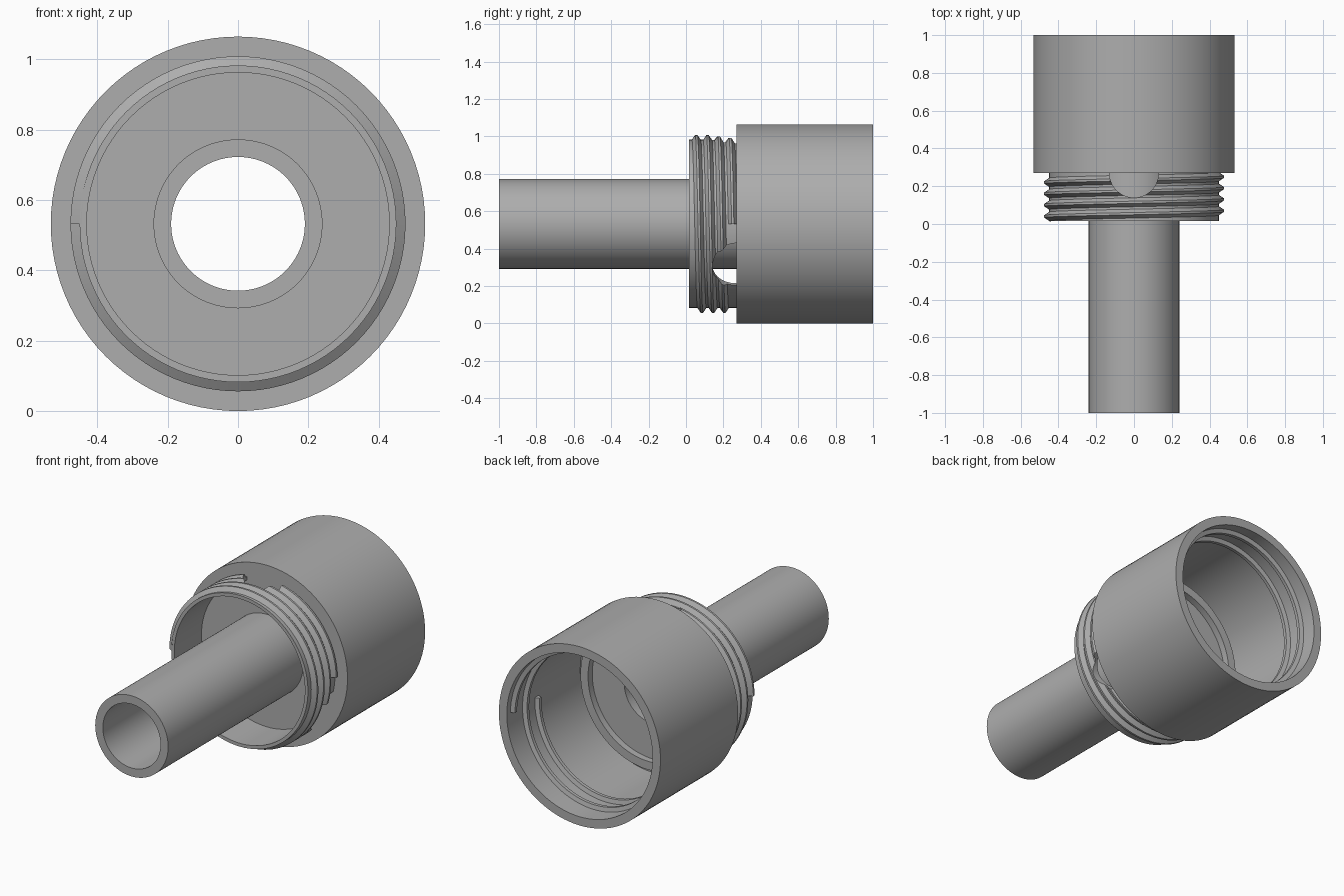
import bpy, bmesh, math
from mathutils import Matrix, Vector

if "Cube" in bpy.data.objects:
    bpy.data.objects.remove(bpy.data.objects["Cube"], do_unlink=True)

AXIS_Z = 0.532
SEG = 96

grey = bpy.data.materials.new("plain_grey")
grey.use_nodes = True
colour = (0.42, 0.42, 0.42, 1)
grey.diffuse_color = colour
grey.node_tree.nodes["Principled BSDF"].inputs["Base Color"].default_value = colour


def polar(r, y, a):
    return Vector((r * math.cos(a), y, AXIS_Z + r * math.sin(a)))


def finish(name, bm):
    bmesh.ops.recalc_face_normals(bm, faces=bm.faces)
    mesh = bpy.data.meshes.new(name)
    bm.to_mesh(mesh)
    bm.free()
    ob = bpy.data.objects.new(name, mesh)
    bpy.context.collection.objects.link(ob)
    mesh.materials.append(grey)
    return ob


def sweep(name, rings, closed):
    """Skin a list of equal cross-section rings; cap the ends when open."""
    bm = bmesh.new()
    rows = [[bm.verts.new(p) for p in ring] for ring in rings]
    pairs = list(zip(rows, rows[1:])) + ([(rows[-1], rows[0])] if closed else [])
    n = len(rows[0])
    for a, b in pairs:
        for i in range(n):
            j = (i + 1) % n
            bm.faces.new((a[i], a[j], b[j], b[i]))
    if not closed:
        bm.faces.new(rows[0])
        bm.faces.new(rows[-1])
    return finish(name, bm)


def lathe(name, profile):
    step = math.tau / SEG
    return sweep(name, [[polar(r, y, i * step) for r, y in profile]
                        for i in range(SEG)], True)


def thread(name, root, crest, y_start, pitch, turns, half_root, half_crest):
    """Helical ridge of trapezoid section, running back to front."""
    count = int(turns * SEG)
    rings = []
    for i in range(count + 1):
        a = i * math.tau / SEG
        y = y_start - pitch * i / SEG
        rings.append([polar(root, y - half_root, a), polar(crest, y - half_crest, a),
                      polar(crest, y + half_crest, a), polar(root, y + half_root, a)])
    return sweep(name, rings, False)


# Tube, floor, sealing lip and socket wall in one turned body
lathe("tube_and_socket", [
    (0.19, -1), (0.24, -1), (0.24, 0.27), (0.532, 0.27), (0.532, 1), (0.48, 1),
    (0.48, 0.31), (0.45, 0.31), (0.45, 0.35), (0.40, 0.35), (0.40, 0.31), (0.19, 0.31)])

# Ridge inside the socket
thread("socket_thread", 0.485, 0.455, 0.95, 0.115, 2, 0.018, 0.01)

# Collar and its outer thread
collar = lathe("collar", [(0.43, 0.015), (0.45, 0.015), (0.45, 0.275), (0.43, 0.275)])
outer = thread("collar_thread", 0.445, 0.476, 0.25, 0.06, 3.5, 0.027, 0.006)

# Three round notches cut through the collar
bm = bmesh.new()
for k in range(3):
    a = math.pi / 2 + k * math.tau / 3
    turn = Matrix.Rotation(math.pi / 2 - a, 4, 'Y')
    place = Matrix.Translation(polar(0.45, 0.27, a)) @ turn
    bmesh.ops.create_cone(bm, cap_ends=True, segments=48, radius1=0.13,
                          radius2=0.13, depth=0.2, matrix=place)
cutter = finish("notch_cutter", bm)
cutter.hide_render = True

for ob in (collar, outer):
    mod = ob.modifiers.new("notches", 'BOOLEAN')
    mod.operation = 'DIFFERENCE'
    mod.solver = 'EXACT'
    mod.object = cutter
    bpy.context.view_layer.objects.active = ob
    bpy.ops.object.modifier_apply(modifier=mod.name)
bpy.data.objects.remove(cutter, do_unlink=True)

# Smooth round walls, sharp rims
for ob in bpy.data.objects:
    ob.select_set(ob.type == 'MESH')
bpy.ops.object.shade_smooth_by_angle(angle=math.radians(30))
